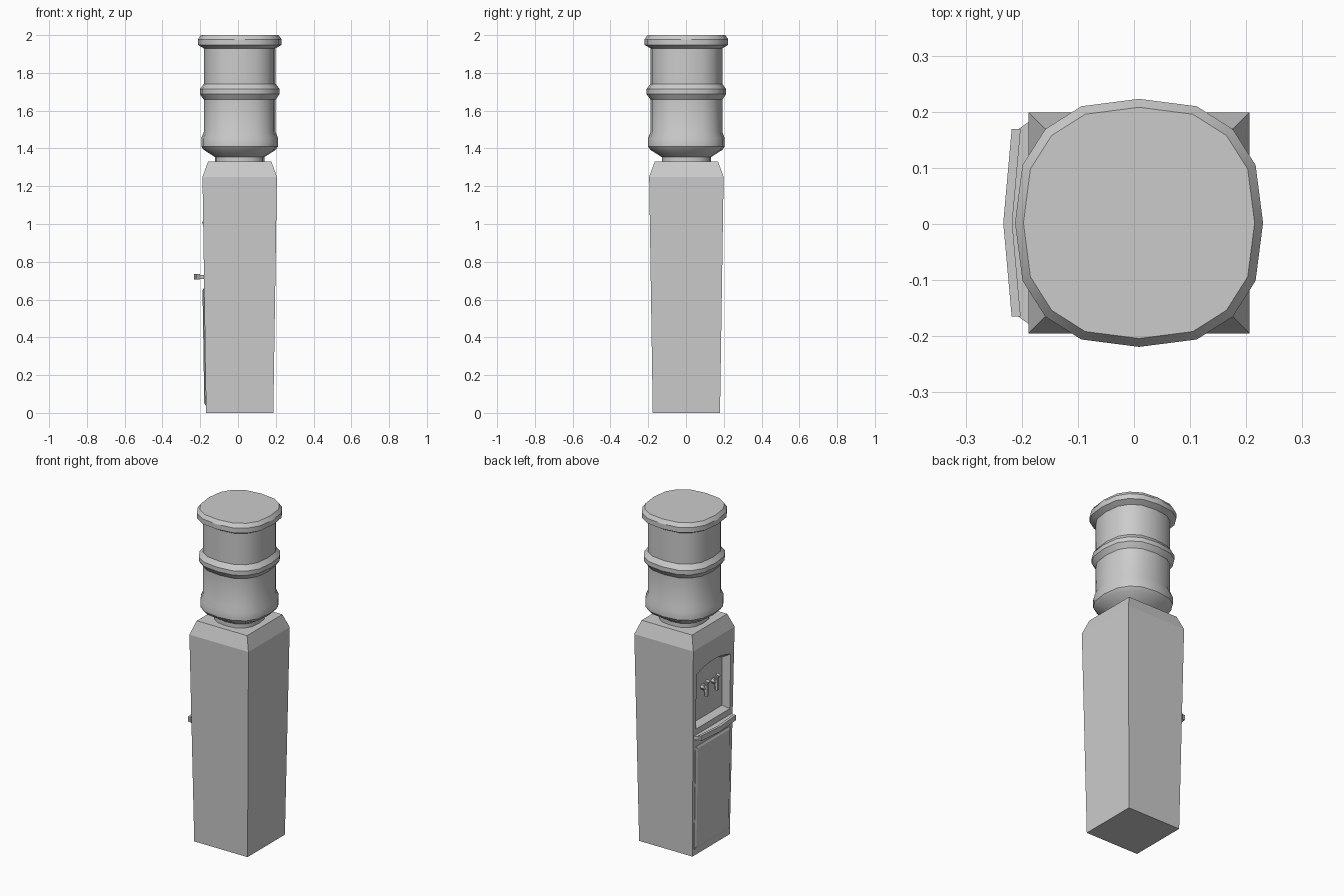
import bpy, bmesh, math
from mathutils import Vector

if "Cube" in bpy.data.objects:
    bpy.data.objects.remove(bpy.data.objects["Cube"])

CX, CY = 0.009, 0.002

grey = bpy.data.materials.new("light_grey")
grey.use_nodes = True
grey.diffuse_color = (0.6, 0.6, 0.6, 1)
grey.node_tree.nodes["Principled BSDF"].inputs["Base Color"].default_value = (0.6, 0.6, 0.6, 1)


def loft(name, rings, smooth=False):
    """Skin matching closed rings of points and cap both ends."""
    bm = bmesh.new()
    loops = [[bm.verts.new(p) for p in ring] for ring in rings]
    for a, b in zip(loops, loops[1:]):
        n = len(a)
        for i in range(n):
            j = (i + 1) % n
            bm.faces.new((a[i], a[j], b[j], b[i]))
    bm.faces.new(loops[0])
    bm.faces.new(loops[-1])
    bmesh.ops.recalc_face_normals(bm, faces=bm.faces)
    mesh = bpy.data.meshes.new(name)
    bm.to_mesh(mesh)
    bm.free()
    mesh.materials.append(grey)
    obj = bpy.data.objects.new(name, mesh)
    bpy.context.collection.objects.link(obj)
    bpy.ops.object.select_all(action='DESELECT')
    obj.select_set(True)
    bpy.context.view_layer.objects.active = obj
    if smooth:
        bpy.ops.object.shade_smooth_by_angle(angle=math.radians(30))
    return obj


def square(half, z):
    return [(CX + sx * half, CY + sy * half, z)
            for sx, sy in ((-1, -1), (1, -1), (1, 1), (-1, 1))]


def rounded_square(r, z):
    """Sixteen-sided bottle section, a little square at the corners."""
    quarter = [(1, 0), (0.94, 0.466), (0.756, 0.756), (0.466, 0.94)]
    pts = []
    for _ in range(4):
        pts += [(CX + r * x, CY + r * y, z) for x, y in quarter]
        quarter = [(-y, x) for x, y in quarter]
    return pts


def panel_x(z, out):
    """x of the tapered dispensing side at height z, moved outwards."""
    return CX - 0.178 - 0.0152 * z - out


# Tapered cabinet with chamfered shoulders
cabinet = loft("cabinet", [square(0.178, 0), square(0.197, 1.25), square(0.168, 1.33)])


# Dispensing alcove with sloped sides and an arched top
def alcove_ring(x, grow):
    w, low, high, rise = 0.142 + grow, 0.785 - grow, 1.075 + grow, 0.03
    pts = [(x, CY - w, low), (x, CY + w, low)]
    for i in range(9):
        t = 1 - i / 4
        pts.append((x, CY + w * t, high + rise * (1 - t * t)))
    return pts


cutter = loft("alcove_cutter", [alcove_ring(-0.143, 0), alcove_ring(-0.223, 0.04)])
cutter.hide_render = True
cut = cabinet.modifiers.new("alcove", 'BOOLEAN')
cut.operation = 'DIFFERENCE'
cut.solver = 'EXACT'
cut.object = cutter
bpy.context.view_layer.objects.active = cabinet
bpy.ops.object.modifier_apply(modifier="alcove")
bpy.data.objects.remove(cutter)


# Lower door
def door_ring(out, inset):
    w, low, high = 0.165 - inset, 0.04 + inset, 0.66 - inset
    return [(panel_x(z, out), CY + y, z)
            for y, z in ((-w, low), (w, low), (w, high), (-w, high))]


loft("door", [door_ring(-0.01, 0), door_ring(0.003, 0), door_ring(0.009, 0.012)])


# Drip tray shelf with a bowed front lip
def tray_ring(z, shrink):
    outline = [(-0.17, 0.187), (-0.19, 0.187), (-0.218, 0.167), (-0.233, 0)]
    outline += [(x, -y) for x, y in reversed(outline[:-1])]
    return [(x + shrink, CY + y, z) for x, y in outline]


loft("drip_tray", [tray_ring(0.71, 0.012), tray_ring(0.73, 0.012)])


def lip_ring(z):
    outer = [(-0.218, 0.167), (-0.233, 0), (-0.218, -0.167)]
    inner = [(x + 0.016, y) for x, y in reversed(outer)]
    return [(x, CY + y, z) for x, y in outer + inner]


loft("tray_lip", [lip_ring(0.705), lip_ring(0.736)])


# Pair of taps: stem, slanted spout and lever
def bar(name, start, end, r0, r1):
    start, end = Vector(start), Vector(end)
    turn = (end - start).to_track_quat('Z', 'Y')
    rings = []
    for centre, r in ((start, r0), (end, r1)):
        rings.append([centre + turn @ Vector((r * math.cos(a), r * math.sin(a), 0))
                      for a in (math.tau * i / 6 for i in range(6))])
    return loft(name, rings)


for side, y in (("left", 0.052), ("right", -0.048)):
    bar(side + "_tap_stem", (-0.138, y, 0.97), (-0.175, y, 0.97), 0.016, 0.014)
    bar(side + "_tap_spout", (-0.168, y, 0.985), (-0.172, y, 0.92), 0.014, 0.011)
    bar(side + "_tap_lever", (-0.165, y, 0.98), (-0.182, y, 1.015), 0.009, 0.013)

# Water bottle: neck, shoulder, waist ring and rim
profile = [(0.13, 1.32), (0.13, 1.354), (0.19, 1.392), (0.203, 1.41), (0.203, 1.455),
           (0.19, 1.487), (0.19, 1.658), (0.211, 1.688), (0.211, 1.714), (0.19, 1.742),
           (0.19, 1.93), (0.221, 1.948), (0.221, 1.978), (0.206, 2.0)]
loft("water_bottle", [rounded_square(r, z) for r, z in profile], smooth=True)
